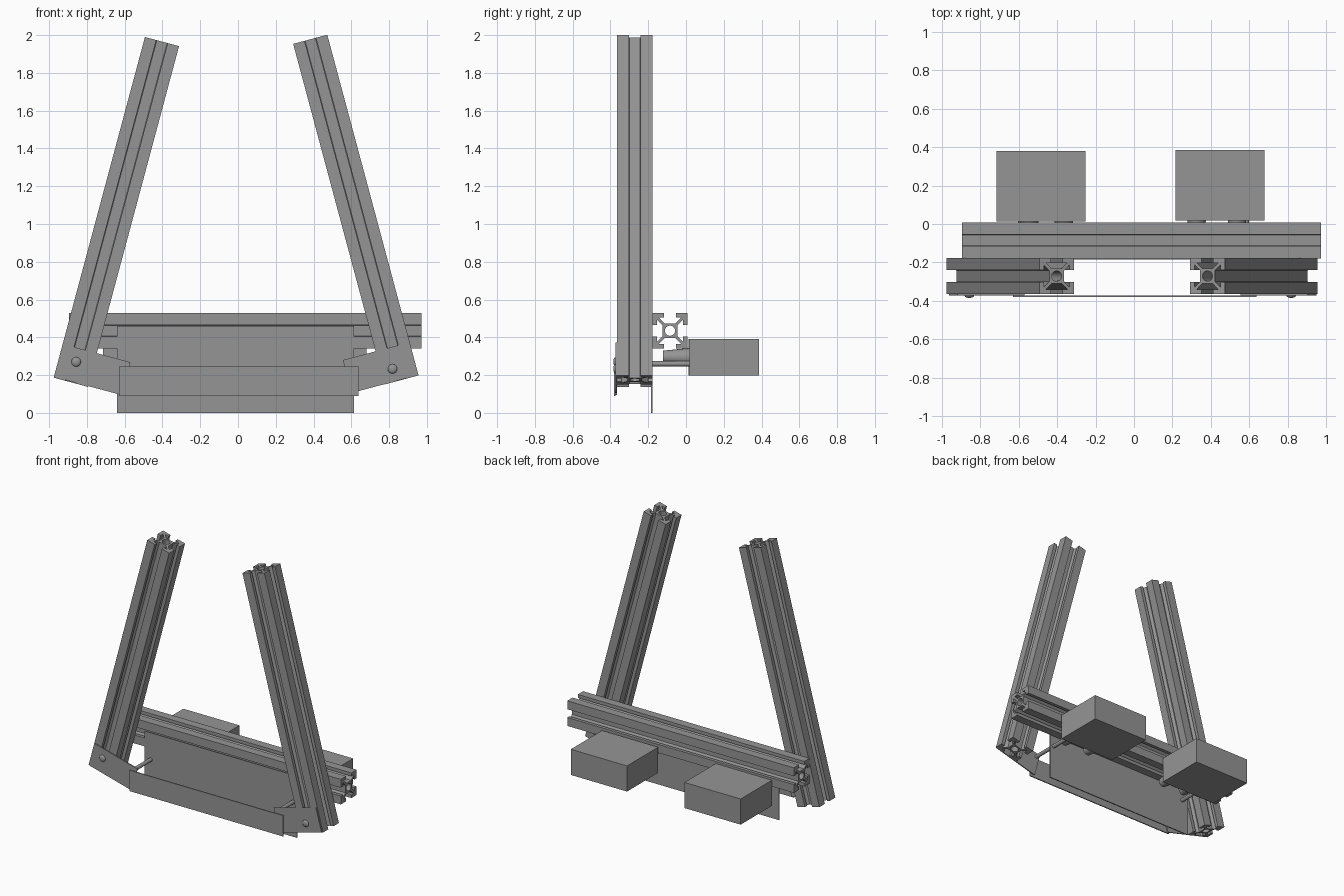
import bpy
from math import radians, cos, sin, pi

if "Cube" in bpy.data.objects:
    bpy.data.objects.remove(bpy.data.objects["Cube"])

TILT = radians(15)
HALF = 0.0935      # half width of the slotted rail
LENGTH = 1.867

DARK = bpy.data.materials.new("dark_grey")
DARK.diffuse_color = (0.3, 0.3, 0.3, 1)
DARK.use_nodes = True
DARK.node_tree.nodes["Principled BSDF"].inputs["Base Color"].default_value = DARK.diffuse_color


def box(name, lo, hi):
    bpy.ops.mesh.primitive_cube_add(size=1, location=[(a + b) / 2 for a, b in zip(lo, hi)])
    ob = bpy.context.object
    ob.name = name
    ob.scale = [b - a for a, b in zip(lo, hi)]
    return ob


def cone_y(name, x, z, y0, y1, r0, r1):
    # round part along y, radius r0 at y0 and r1 at y1
    bpy.ops.mesh.primitive_cone_add(vertices=32, radius1=r1, radius2=r0, depth=y1 - y0,
                                    location=(x, (y0 + y1) / 2, z), rotation=(pi / 2, 0, 0))
    bpy.context.object.name = name
    bpy.ops.object.shade_smooth_by_angle()


def rail(name, loc, angle):
    # T-slot cross-section: one side repeated four times, plus a round bore
    side = [(1, -1), (1, -.33), (.74, -.33), (.74, -.62), (.42, -.30),
            (.42, .30), (.74, .62), (.74, .33), (1, .33)]
    outline = []
    for k in range(4):
        c, s = cos(k * pi / 2), sin(k * pi / 2)
        outline += [(HALF * (x * c - y * s), HALF * (x * s + y * c)) for x, y in side]
    bore = [(0.027 * cos(i * pi / 12), 0.027 * sin(i * pi / 12)) for i in range(24)]
    cu = bpy.data.curves.new(name, 'CURVE')
    cu.dimensions = '2D'
    cu.fill_mode = 'BOTH'
    cu.extrude = LENGTH / 2
    for pts in (outline, bore):
        sp = cu.splines.new('POLY')
        sp.points.add(len(pts) - 1)
        for p, (x, y) in zip(sp.points, pts):
            p.co = (x, y, 0, 1)
        sp.use_cyclic_u = True
    ob = bpy.data.objects.new(name, cu)
    bpy.context.collection.objects.link(ob)
    ob.location = loc
    ob.rotation_euler = (0, angle, 0)
    bpy.ops.object.select_all(action='DESELECT')
    ob.select_set(True)
    bpy.context.view_layer.objects.active = ob
    bpy.ops.object.convert(target='MESH')
    bpy.ops.object.shade_flat()


# Slotted rails
rail("left_post", (-.644, -.271, 1.064), TILT)
rail("right_post", (.624, -.271, 1.076), -TILT)
rail("cross_beam", (.039, -.085, .435), pi / 2)

# Plates
box("rear_plate", (-.641, -.186, 0), (.615, -.178, .46))
box("front_plate", (-.63, -.38, .09), (.637, -.372, .245))

# Tilted end brackets and their bolts
for side, x, z, a, bx, bz in (("left", -.767, .228, TILT, -.857, .27),
                              ("right", .752, .239, -TILT, .818, .233)):
    ob = box(side + "_bracket", (x - .18, -.372, z - .09), (x + .18, -.364, z + .09))
    ob.rotation_euler = (0, a, 0)
    bpy.ops.mesh.primitive_uv_sphere_add(segments=24, ring_count=12, radius=1,
                                         location=(bx, -.372, bz))
    bolt = bpy.context.object
    bolt.name = side + "_bolt_head"
    bolt.scale = (.025, .013, .025)
    bpy.ops.object.shade_smooth()

# Rear housings with drive rods and tapered noses
for side, x0, y0, rod_x, noses in (("left", -.716, .012, -.59, (.17, .35)),
                                   ("right", .216, .019, .585, (.11, .32))):
    box(side + "_housing", (x0, y0, .199), (x0 + .463, y0 + .367, .39))
    cone_y(side + "_rod", rod_x, .26, -.37, y0, .014, .014)
    for i, dx in enumerate(noses):
        cone_y(f"{side}_nose_{i}", x0 + dx, .295, -.123, y0, .034, .048)

# One dark grey for everything
for ob in bpy.data.objects:
    ob.data.materials.clear()
    ob.data.materials.append(DARK)
